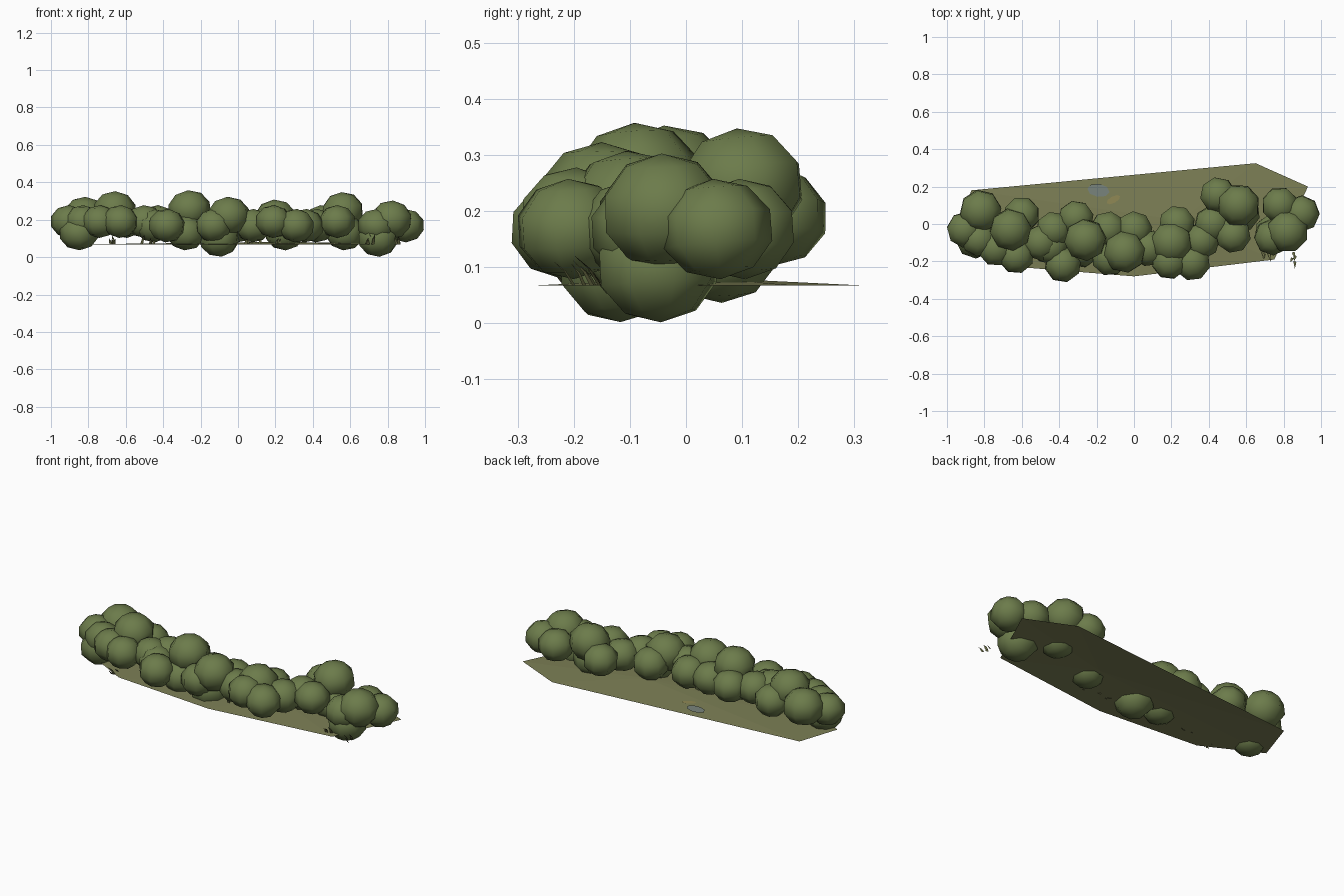
import bpy, bmesh, random
from math import pi
from mathutils import Matrix, Vector, Euler

if "Cube" in bpy.data.objects:
    bpy.data.objects.remove(bpy.data.objects["Cube"])

random.seed(4)


def material(name, rgb):
    m = bpy.data.materials.new(name)
    m.diffuse_color = (*rgb, 1)
    m.use_nodes = True
    m.node_tree.nodes["Principled BSDF"].inputs["Base Color"].default_value = m.diffuse_color
    return m


LEAF = material("leaf_green", (0.15, 0.20, 0.07))
SOIL = material("mossy_ground", (0.20, 0.21, 0.09))
GRASS = material("grass", (0.17, 0.18, 0.07))
BLUE = material("blue_grey", (0.19, 0.23, 0.20))
OCHRE = material("ochre", (0.28, 0.25, 0.09))


def finish(name, bm, mat, smooth=False):
    me = bpy.data.meshes.new(name)
    bm.to_mesh(me)
    bm.free()
    me.materials.append(mat)
    for p in me.polygons:
        p.use_smooth = smooth
    ob = bpy.data.objects.new(name, me)
    bpy.context.collection.objects.link(ob)
    return ob


def leaf_balls(name, spots, r, z=None):
    """Squashed eight-sided balls, all of one radius, at (x, y) or (x, y, z)."""
    bm = bmesh.new()
    for spot in spots:
        x, y, h = spot if z is None else (*spot, z)
        spin = Euler((random.uniform(-.1, .1), random.uniform(-.1, .1), random.uniform(0, 2 * pi)))
        m = Matrix.Translation((x, y, h)) @ spin.to_matrix().to_4x4() @ Matrix.Diagonal((r, r, r * .88, 1))
        bmesh.ops.create_uvsphere(bm, u_segments=8, v_segments=5, radius=1, matrix=m)
    finish(name, bm, LEAF, True)


# Hedge: big crown balls, a belt of side balls, and low balls reaching the base
leaf_balls("hedge_crowns", [(-.66, -.03, .25), (-.82, .07, .22), (-.26, -.085, .255), (-.05, -.15, .22),
                            (.2, -.1, .205), (.56, .1, .245), (.82, -.04, .2)], .117)
leaf_balls("hedge_upper_sides", [(-.905, -.03), (-.83, -.08), (-.74, -.13), (-.6, .05), (-.63, -.17),
                                 (-.5, -.1), (-.43, -.03), (-.31, .03), (.19, -.2), (.45, .155),
                                 (.53, -.06)], .1, .19)
leaf_balls("hedge_lower_sides", [(-.38, -.215), (-.45, -.12), (-.13, -.18), (-.14, -.03), (0, -.03),
                                 (.08, -.13), (.23, 0), (.31, -.205), (.36, -.09), (.42, 0), (.895, .055),
                                 (.78, .1), (.74, -.07)], .102, .168)
leaf_balls("hedge_low_balls", [(-.85, -.08), (-.28, -.13), (.25, -.08), (.57, .06)], .108, .131)
leaf_balls("hedge_base_balls", [(-.1, -.12), (.75, -.05)], .112, .1)

# Ground sheet: outline fanned to a slightly raised middle point
outline = [(-.95, -.06), (-.62, -.23), (0, -.28), (.75, -.19), (.93, .2), (.65, .325), (-.87, .18)]
bm = bmesh.new()
ring = [bm.verts.new((x, y, .067)) for x, y in outline]
mid = bm.verts.new((.25, .02, .082))
for a, b in zip(ring, ring[1:] + ring[:1]):
    bm.faces.new((a, b, mid))
finish("ground_sheet", bm, SOIL)


# Small flat patches lying on the ground
def patch(name, x, y, w, d, turn, mat):
    bm = bmesh.new()
    m = Matrix.Translation((x, y, .077)) @ Matrix.Rotation(turn, 4, 'Z') @ Matrix.Diagonal((w, d, 1, 1))
    bmesh.ops.create_circle(bm, cap_ends=True, segments=8, radius=1, matrix=m)
    finish(name, bm, mat)


patch("blue_patch", -.19, .18, .06, .035, -.15, BLUE)
patch("ochre_patch", -.11, .13, .04, .018, .5, OCHRE)

# Grass tufts: thin bent blades along the front edge
bm = bmesh.new()
for cx, cy in [(-.66, -.2), (-.48, -.17), (.08, -.17), (.24, -.17), (.72, -.15), (.83, -.18)]:
    for i in range(4):
        base = Vector((cx + random.uniform(-.04, .04), cy + random.uniform(-.03, .03), .067))
        side = Vector((.008, random.uniform(-.004, .004), 0))
        lean = Vector((random.uniform(-.02, .02), random.uniform(-.05, -.02), 0))
        up = Vector((0, 0, random.uniform(.03, .06)))
        knee = base + lean * .4 + up * .55
        a, b, c, d, tip = [bm.verts.new(p) for p in (
            base - side, base + side, knee + side * .7, knee - side * .7, base + lean + up)]
        bm.faces.new((a, b, c, d))
        bm.faces.new((d, c, tip))
finish("grass_blades", bm, GRASS)
